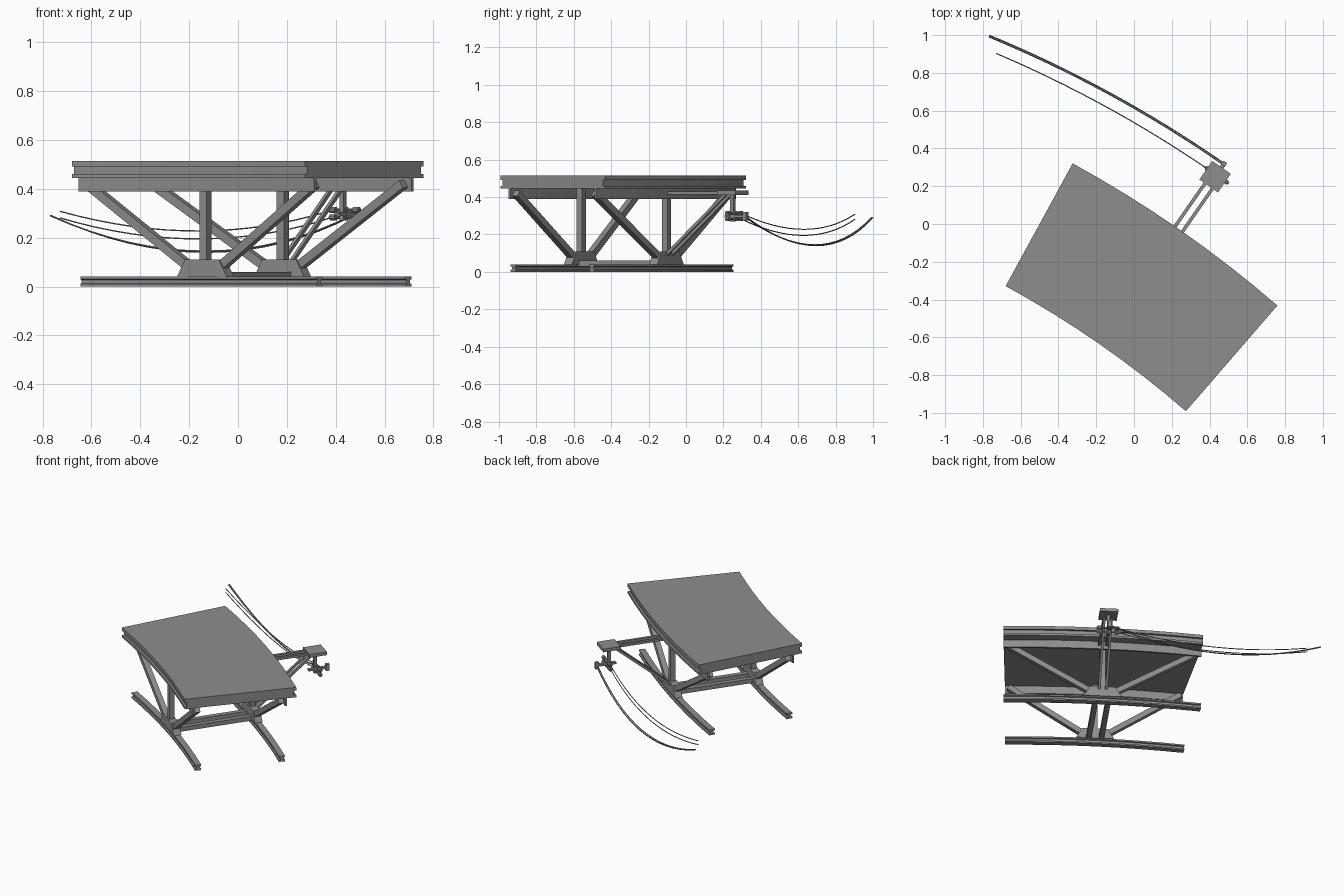
import bpy, bmesh, math
from mathutils import Matrix, Vector

cube = bpy.data.objects.get("Cube")
if cube:
    bpy.data.objects.remove(cube, do_unlink=True)

steel = bpy.data.materials.new("grey steel")
steel.use_nodes = True
GREY = (0.27, 0.27, 0.27, 1)
steel.diffuse_color = GREY
steel.node_tree.nodes["Principled BSDF"].inputs["Base Color"].default_value = GREY

# Everything is built around the centre of the curve: x tangential, y radial
CURVE = Matrix.Translation((-3.287, -5.103, 0)) @ Matrix.Rotation(math.radians(-34.77), 4, "Z")
HALF = math.radians(6.13)
INNER, OUTER = 5.53, 6.085
SIDES = (("inner", INNER, -1), ("outer", OUTER, 1))


def arc(a, r, z):
    return Vector((r * math.sin(a), r * math.cos(a), z))


def finish(name, bm):
    bmesh.ops.recalc_face_normals(bm, faces=bm.faces)
    bm.transform(CURVE)
    mesh = bpy.data.meshes.new(name)
    bm.to_mesh(mesh)
    bm.free()
    mesh.materials.append(steel)
    obj = bpy.data.objects.new(name, mesh)
    bpy.context.collection.objects.link(obj)
    return obj


def loft(name, rings):
    bm = bmesh.new()
    loops = [[bm.verts.new(p) for p in ring] for ring in rings]
    n = len(loops[0])
    for a, b in zip(loops, loops[1:]):
        for i in range(n):
            j = (i + 1) % n
            bm.faces.new((a[i], a[j], b[j], b[i]))
    bm.faces.new(loops[0])
    bm.faces.new(loops[-1])
    return finish(name, bm)


def sweep(name, profile, steps=8):
    angles = [HALF * (2 * i / steps - 1) for i in range(steps + 1)]
    return loft(name, [[arc(a, r, z) for r, z in profile] for a in angles])


def box(name, centre, size):
    bm = bmesh.new()
    bmesh.ops.create_cube(bm, size=1, matrix=Matrix.Translation(centre) @ Matrix.Diagonal((*size, 1)))
    return finish(name, bm)


def bar(name, p, q, width, side=Vector((0, 1, 0)), sides=4):
    """Prism between two points, squared to the side direction."""
    p, q = Vector(p), Vector(q)
    d = (q - p).normalized()
    u = (side - d * side.dot(d)).normalized()
    v = d.cross(u)
    rad = width / 2 / math.cos(math.pi / sides)
    turns = [2 * math.pi * (i + 0.5) / sides for i in range(sides)]
    return loft(name, [[c + (u * math.cos(t) + v * math.sin(t)) * rad for t in turns] for c in (p, q)])


# Deck with grooved long edges
lo, hi, groove = 5.44, 6.18, 0.015
edge = [(0, 0.515), (0, 0.492), (groove, 0.492), (groove, 0.46), (0, 0.46), (0, 0.445)]
sweep("deck", [(hi - d, z) for d, z in edge] + [(lo + d, z) for d, z in reversed(edge)])

for label, r, s in SIDES:
    # Thin girder plate under the deck edge
    a, b = r + s * 0.02, r + s * 0.034
    sweep(label + "_girder", [(a, 0.39), (b, 0.39), (b, 0.446), (a, 0.446)])

    # I-section bottom rail
    half = [(0.02, 0), (0.02, 0.01), (0.011, 0.013), (0.011, 0.027), (0.02, 0.03), (0.02, 0.04)]
    sweep(label + "_rail", [(r + d, z) for d, z in half] + [(r - d, z) for d, z in reversed(half)])

    # Trapezoid gusset
    trapezoid = [(-0.125, 0.038), (0.125, 0.038), (0.085, 0.11), (-0.085, 0.11)]
    loft(label + "_gusset", [[Vector((x, r + w, z)) for x, z in trapezoid] for w in (-0.026, 0.026)])

    # Post and diagonal braces
    bar(label + "_post", (0, r, 0.08), (0, r, 0.446), 0.036)
    for m, hand in ((-1, "right"), (1, "left")):
        bar(f"{label}_{hand}_brace", (m * 0.07, r, 0.075), arc(m * HALF * 0.96, r, 0.42), 0.036)

# Paired members: floor ties, bracket arms and struts
MAST = 6.517
for m, hand in ((-1, "right"), (1, "left")):
    box(hand + "_floor_tie", (m * 0.042, (INNER + OUTER) / 2, 0.045), (0.034, OUTER - INNER, 0.03))
    box(hand + "_bracket_arm", (m * 0.024, 6.29, 0.423), (0.018, 0.42, 0.016))
    bar(hand + "_bracket_strut", (m * 0.024, 6.1, 0.09), (m * 0.024, MAST - 0.03, 0.415), 0.016)

# Bracket head and hanger
box("bracket_plate", (0, MAST, 0.423), (0.12, 0.12, 0.022))
box("hanger", (0, MAST, 0.345), (0.02, 0.02, 0.15))
box("hanger_foot", (0, 6.54, 0.298), (0.022, 0.14, 0.014))
box("cable_clamp", (0, 6.6, 0.298), (0.024, 0.024, 0.045))
for z, level in ((0.283, "lower"), (0.313, "upper")):
    bar(level + "_insulator", (-0.075, 6.528, z), (0.08, 6.528, z), 0.011, sides=8)
    for i, x in enumerate((-0.055, 0, 0.06)):
        bar(f"{level}_insulator_bead_{i + 1}", (x - 0.014, 6.528, z), (x + 0.014, 6.528, z), 0.024, sides=8)


# Sagging cables following the curve
def cable(name, r, a0, a1, z0, z1, sag, width, steps=16):
    rings = []
    for i in range(steps + 1):
        t = i / steps
        a = -math.radians(a0 + (a1 - a0) * t)
        c = arc(a, r, z0 + (z1 - z0) * t - 4 * sag * t * (1 - t))
        out = arc(a, 1, 0)
        rings.append([c + (out * math.cos(k) + Vector((0, 0, math.sin(k)))) * width / 2
                      for k in (math.pi * j / 3 for j in range(6))])
    loft(name, rings)


cable("upper_cable", 6.528, 0.55, 11.7, 0.313, 0.308, 0.083, 0.006)
cable("lower_cable", 6.528, 0.55, 11.7, 0.283, 0.281, 0.087, 0.006)
for i, r in enumerate((6.594, 6.602)):
    cable(f"heavy_cable_{i + 1}", r, 0, 12.32, 0.295, 0.29, 0.148 + 0.004 * i, 0.007)
